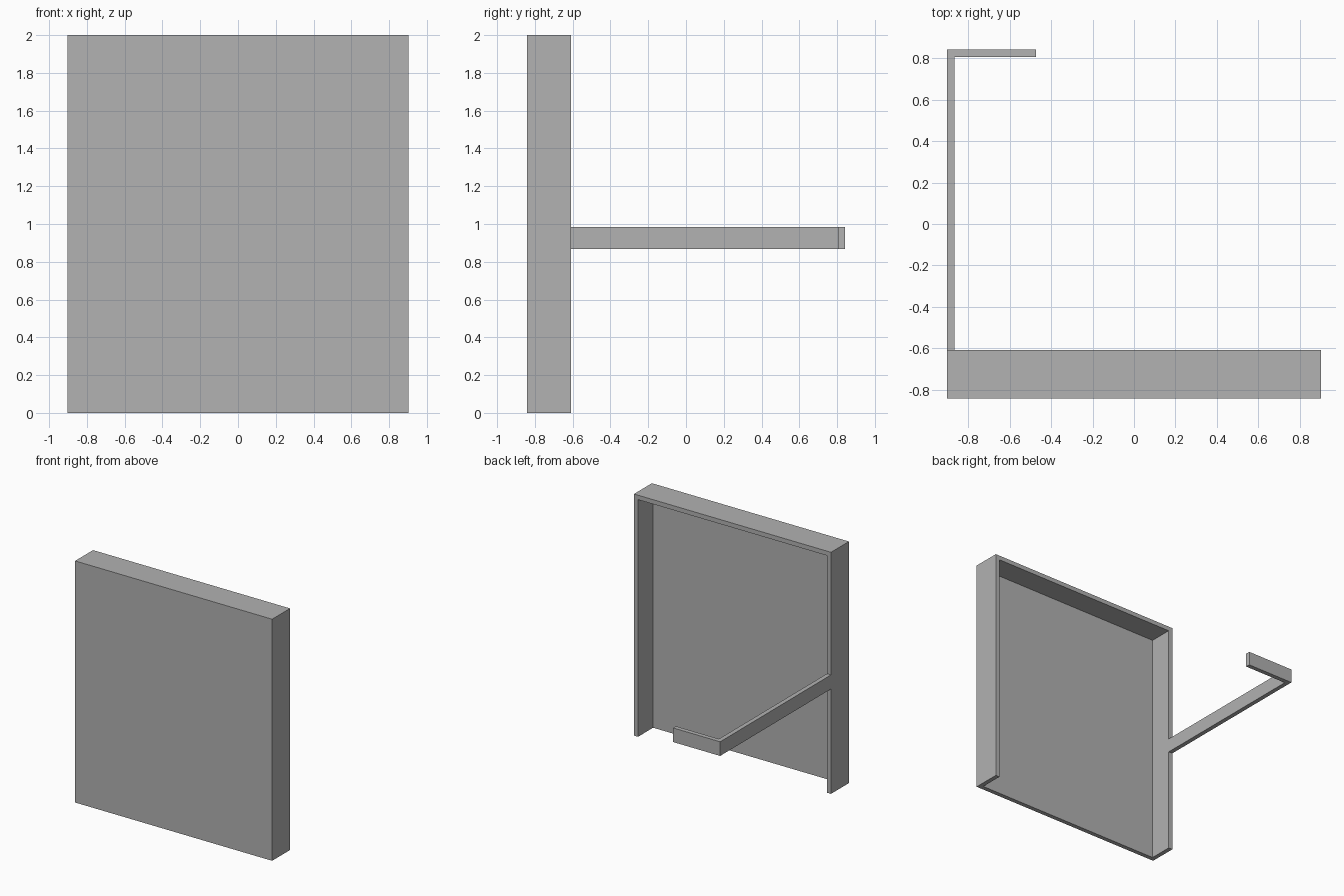
import bpy
import bmesh
from mathutils import Vector

cube = bpy.data.objects.get("Cube")
if cube:
    bpy.data.objects.remove(cube, do_unlink=True)

grey = bpy.data.materials.new("plain_grey")
grey.use_nodes = True
colour = (0.445, 0.445, 0.445, 1)
grey.diffuse_color = colour
grey.node_tree.nodes["Principled BSDF"].inputs["Base Color"].default_value = colour


def box(name, low, high):
    """Axis-aligned board between two opposite corners."""
    low, high = Vector(low), Vector(high)
    bm = bmesh.new()
    bmesh.ops.create_cube(bm, size=1)
    for v in bm.verts:
        v.co = (low + high) / 2 + v.co * (high - low)
    mesh = bpy.data.meshes.new(name)
    bm.to_mesh(mesh)
    bm.free()
    mesh.materials.append(grey)
    obj = bpy.data.objects.new(name, mesh)
    bpy.context.collection.objects.link(obj)
    return obj


W = 0.902                     # half width
FRONT, BACK = -0.842, -0.608  # cabinet depth
END = 0.842                   # far end of the arm
T = 0.037                     # board thickness
TOP = 2.0
ARM_LOW, ARM_HIGH = 0.868, 0.985

# Shell, open at the back and the bottom
box("front_panel", (-W + T, FRONT, 0), (W - T, FRONT + T, TOP - T))
box("top_panel", (-W + T, FRONT, TOP - T), (W - T, BACK, TOP))
for name, x in (("right_side_panel", -W), ("left_side_panel", W - T)):
    box(name, (x, FRONT, 0), (x + T, BACK, TOP))

# Bracket reaching backwards from the right side, with a hooked end
box("bracket_arm", (-W, BACK, ARM_LOW), (-W + T, END - T, ARM_HIGH))
box("bracket_hook", (-W, END - T, ARM_LOW), (-0.472, END, ARM_HIGH))
